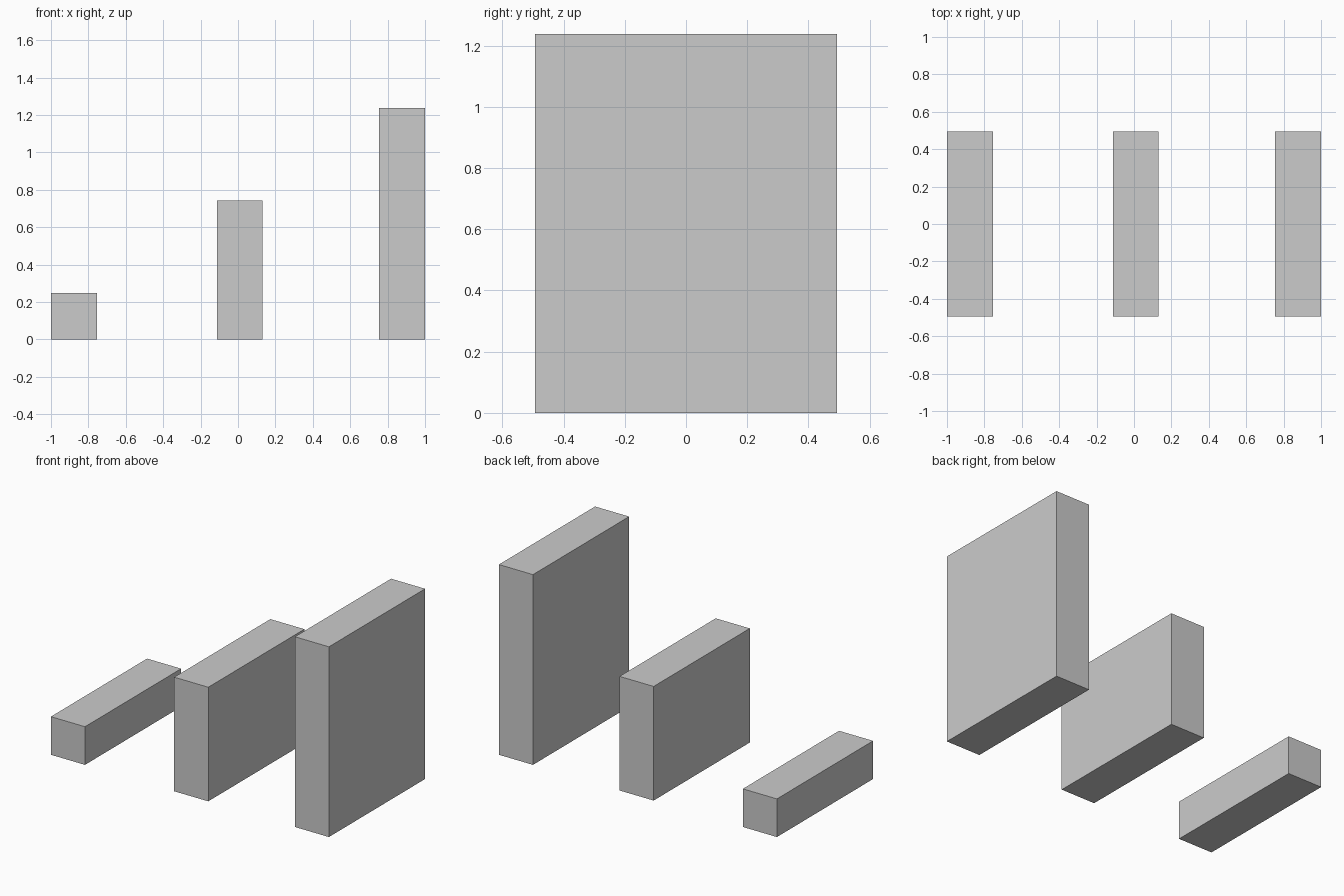
import bpy

if "Cube" in bpy.data.objects:
    bpy.data.objects.remove(bpy.data.objects["Cube"])

DEPTH = 0.988


def block(name, x0, x1, height):
    """Box standing on the ground, centred on y = 0."""
    bpy.ops.mesh.primitive_cube_add(size=1, location=((x0 + x1) / 2, 0, height / 2))
    obj = bpy.context.object
    obj.name = name
    obj.scale = (x1 - x0, DEPTH, height)
    bpy.ops.object.transform_apply(location=False, rotation=False, scale=True)


# Three blocks rising from left to right
block("low_block", -1.0, -0.755, 0.248)
block("middle_block", -0.113, 0.132, 0.742)
block("tall_block", 0.755, 1.0, 1.237)
